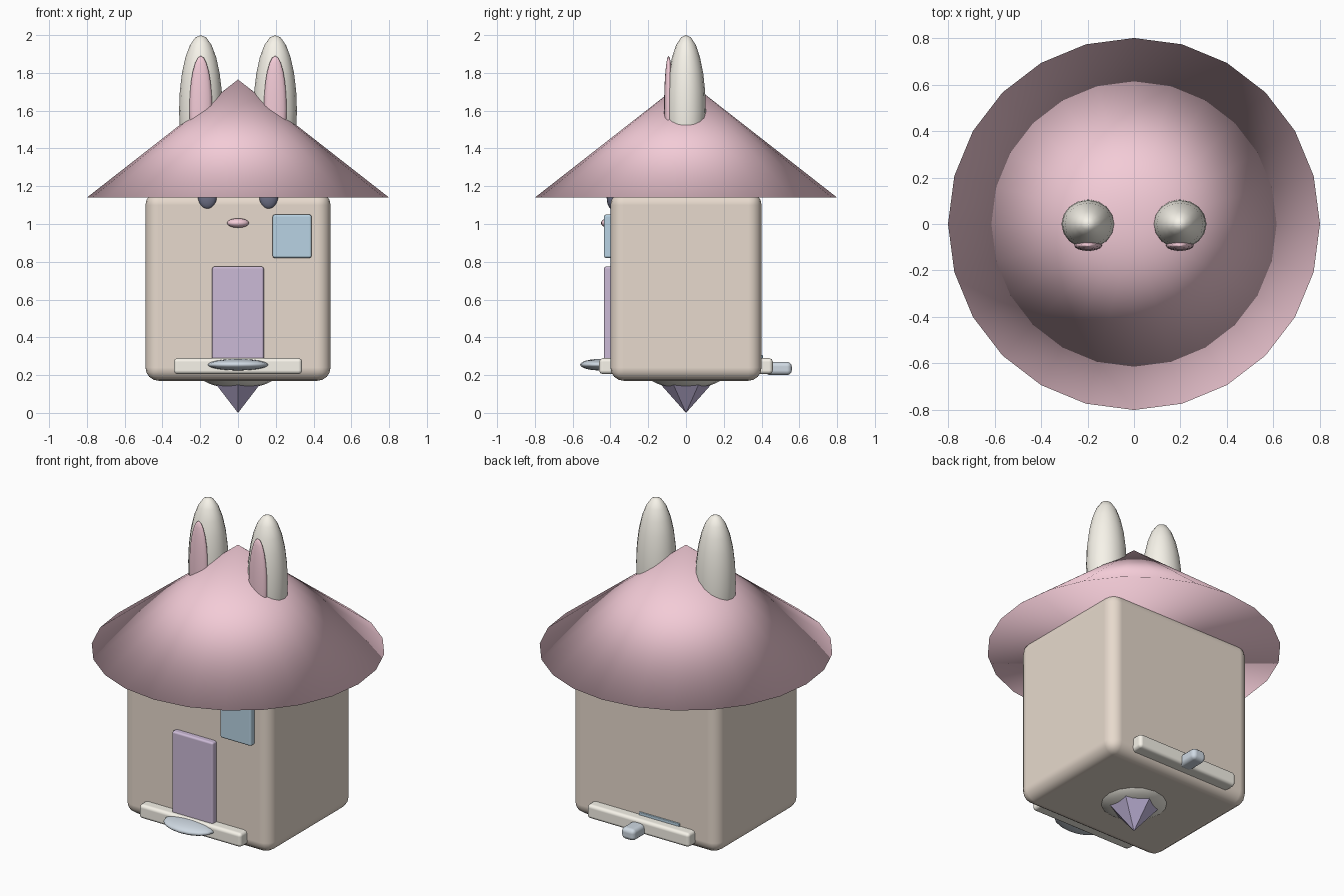
import bpy, math

if "Cube" in bpy.data.objects:
    bpy.data.objects.remove(bpy.data.objects["Cube"])

# colours
def mat(name, rgb):
    m = bpy.data.materials.new(name)
    m.diffuse_color = (*rgb, 1)
    m.use_nodes = True
    m.node_tree.nodes["Principled BSDF"].inputs["Base Color"].default_value = m.diffuse_color
    return m

TAN = mat("tan", (0.80, 0.70, 0.61))
PINK = mat("pink", (0.90, 0.60, 0.68))
CREAM = mat("cream", (0.93, 0.90, 0.82))
PURPLE = mat("purple", (0.60, 0.49, 0.67))
VIOLET = mat("violet", (0.53, 0.46, 0.70))
BLUE = mat("blue", (0.48, 0.65, 0.77))
STEEL = mat("steel", (0.62, 0.69, 0.76))
DARK = mat("dark", (0.16, 0.17, 0.25))

def finish(o, name, m):
    o.name = name
    o.data.materials.append(m)
    return o

def box(name, lo, hi, m, bevel, segs=2):
    c = [(a + b) / 2 for a, b in zip(lo, hi)]
    bpy.ops.mesh.primitive_cube_add(size=1, location=c)
    o = bpy.context.object
    o.scale = [b - a for a, b in zip(lo, hi)]
    bpy.ops.object.transform_apply(location=False, rotation=False, scale=True)
    bv = o.modifiers.new("bevel", 'BEVEL')
    bv.width, bv.segments = bevel, segs
    bpy.ops.object.shade_smooth()
    bv.harden_normals = True
    return finish(o, name, m)

def ball(name, loc, radii, m, seg=16, rings=12):
    bpy.ops.mesh.primitive_uv_sphere_add(segments=seg, ring_count=rings, radius=1, location=loc)
    o = bpy.context.object
    o.scale = radii
    bpy.ops.object.transform_apply(location=False, rotation=False, scale=True)
    bpy.ops.object.shade_smooth()
    return finish(o, name, m)

# house body and conical roof
box("body", (-0.49, -0.40, 0.17), (0.49, 0.40, 1.17), TAN, 0.07, 4)
bpy.ops.mesh.primitive_cone_add(vertices=24, radius1=0.80, radius2=0, depth=0.625,
                                location=(0, 0, 1.14 + 0.3125))
bpy.ops.object.shade_smooth()
finish(bpy.context.object, "roof", PINK)

# ears and eyes, mirrored
for s, side in ((-1, "left"), (1, "right")):
    ball(side + "_ear", (s * 0.197, 0, 1.60), (0.115, 0.105, 0.40), CREAM)
    ball(side + "_inner_ear", (s * 0.197, -0.092, 1.61), (0.06, 0.024, 0.28), PINK)
    ball(side + "_eye", (s * 0.162, -0.395, 1.145), (0.05, 0.025, 0.065), DARK)

# nose, door, window
ball("nose", (0, -0.41, 1.005), (0.058, 0.04, 0.025), PINK)
box("door", (-0.137, -0.435, 0.22), (0.137, -0.38, 0.775), PURPLE, 0.012)
box("window", (0.183, -0.435, 0.82), (0.39, -0.38, 1.05), BLUE, 0.012)

# front and back ledges with their ornaments
box("front_ledge", (-0.34, -0.46, 0.205), (0.34, -0.36, 0.29), CREAM, 0.02)
ball("front_ornament", (0, -0.46, 0.255), (0.16, 0.10, 0.03), STEEL)
box("back_ledge", (-0.34, 0.36, 0.205), (0.34, 0.46, 0.29), CREAM, 0.02)
box("back_handle", (-0.045, 0.42, 0.20), (0.045, 0.56, 0.27), STEEL, 0.025, 3)
box("back_strip", (-0.24, 0.385, 0.27), (0.03, 0.407, 0.307), BLUE, 0.004)

# underside bowl and hanging crystal
ball("bottom_bowl", (0, 0, 0.20), (0.20, 0.20, 0.07), CREAM)
bpy.ops.mesh.primitive_cone_add(vertices=6, radius1=0.16, radius2=0, depth=0.18,
                                location=(0, 0, 0.09), rotation=(math.pi, 0, 0))
finish(bpy.context.object, "crystal", VIOLET)
